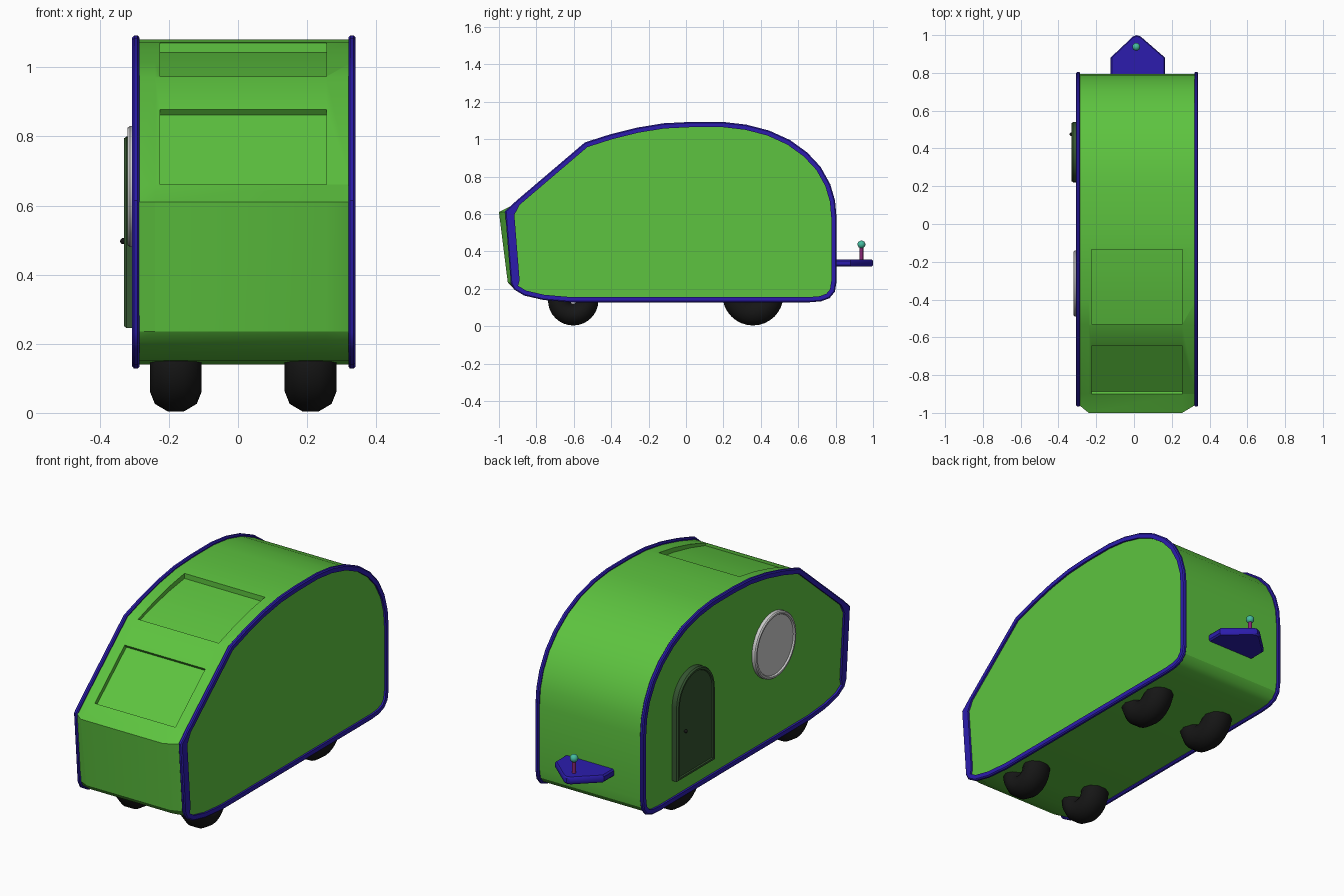
import bpy, bmesh, math
from mathutils import Vector

if "Cube" in bpy.data.objects:
    bpy.data.objects.remove(bpy.data.objects["Cube"])


def material(name, rgb):
    m = bpy.data.materials.new(name)
    m.diffuse_color = (*rgb, 1)
    m.use_nodes = True
    m.node_tree.nodes["Principled BSDF"].inputs["Base Color"].default_value = m.diffuse_color
    return m


GREEN = material("green paint", (0.11, 0.55, 0.05))
BLUE = material("blue trim", (0.025, 0.012, 0.42))
BLACK = material("rubber", (0.008, 0.008, 0.008))
DARK = material("door green", (0.035, 0.09, 0.03))
PURPLE = material("pin purple", (0.25, 0.02, 0.18))
TEAL = material("ball teal", (0.06, 0.5, 0.35))


def finish(name, bm, mat=None, angle=35):
    bmesh.ops.recalc_face_normals(bm, faces=bm.faces)
    me = bpy.data.meshes.new(name)
    bm.to_mesh(me)
    bm.free()
    ob = bpy.data.objects.new(name, me)
    bpy.context.collection.objects.link(ob)
    if mat:
        me.materials.append(mat)
    smooth(ob, angle)
    return ob


def smooth(ob, angle=35):
    bpy.ops.object.select_all(action='DESELECT')
    ob.select_set(True)
    bpy.context.view_layer.objects.active = ob
    bpy.ops.object.shade_smooth_by_angle(angle=math.radians(angle))


def loft(name, rings, mat=None, caps=True, closed=False, angle=35):
    """Join equal-length closed rings of points into a skin."""
    bm = bmesh.new()
    vs = [[bm.verts.new(p) for p in r] for r in rings]
    n = len(rings[0])
    pairs = list(zip(vs, vs[1:])) + ([(vs[-1], vs[0])] if closed else [])
    for a, b in pairs:
        for i in range(n):
            j = (i + 1) % n
            bm.faces.new((a[i], a[j], b[j], b[i]))
    if caps and not closed:
        bm.faces.new(vs[0])
        bm.faces.new(vs[-1])
    return finish(name, bm, mat, angle)


def prism(name, pts, x0, x1, mat=None):
    return loft(name, [[(x, y, z) for y, z in pts] for x in (x0, x1)], mat)


def offset(pts, d):
    """Move a clockwise (y, z) outline outward by d(point)."""
    out = []
    for i, p in enumerate(pts):
        p, a, b = Vector(p), Vector(pts[i - 1]), Vector(pts[(i + 1) % len(pts)])
        u, v = (p - a).normalized(), (b - p).normalized()
        n1, n2 = Vector((-u.y, u.x)), Vector((-v.y, v.x))
        m = (n1 + n2).normalized()
        out.append(p + m * d(p) / max(0.5, m.dot(n1)))
    return out


# Side outline of the trailer, clockwise from the front corner
OUT = [(-0.955, 0.61), (-0.90, 0.661), (-0.535, 0.972), (-0.40, 1.015), (-0.26, 1.05),
       (-0.12, 1.073), (0.02, 1.08), (0.20, 1.08), (0.32, 1.066), (0.44, 1.035),
       (0.55, 0.985), (0.64, 0.92), (0.71, 0.845), (0.76, 0.755), (0.785, 0.67),
       (0.793, 0.58), (0.793, 0.24), (0.785, 0.19), (0.76, 0.16), (0.72, 0.145),
       (0.66, 0.14), (-0.62, 0.14), (-0.76, 0.152), (-0.86, 0.175), (-0.91, 0.205),
       (-0.925, 0.235)]
LEFT, RIGHT = -0.295, 0.33


# Body shell with bulged nose
def nose(p):
    return 0.045 if p == OUT[0] else 0.028 if p == OUT[-1] else 0.015 if p == OUT[-2] else 0


body = loft("body", [[(x, y - nose((y, z)) * k, z) for y, z in OUT]
                     for x, k in ((LEFT, 0), (LEFT + 0.055, 1), (RIGHT - 0.075, 1), (RIGHT, 0))], GREEN)

# Recessed front window and roof hatch
a, b, n = Vector((-0.90, 0.661)), Vector((-0.645, 0.878)), Vector((-0.648, 0.761))
cutters = {"front_window_cutter": [a - n * 0.022, b - n * 0.022, b + n * 0.1, a + n * 0.1],
           "roof_hatch_cutter": [(-0.53, 1.2), (-0.53, 0.958), (-0.40, 0.995), (-0.26, 1.025),
                                 (-0.135, 1.043), (-0.135, 1.2)]}
for name, pts in cutters.items():
    c = prism(name, pts, -0.225, 0.256, GREEN)
    mod = body.modifiers.new(name, 'BOOLEAN')
    mod.object, mod.operation, mod.solver = c, 'DIFFERENCE', 'EXACT'
    bpy.context.view_layer.objects.active = body
    bpy.ops.object.modifier_apply(modifier=mod.name)
    bpy.data.objects.remove(c)
smooth(body, 30)

# Blue trim around both sides, wider at the nose
inner = offset(OUT, lambda p: -0.036 if p.x < -0.92 and p.y < 0.65 else -0.016)
mid, outer = offset(OUT, lambda p: 0.006), offset(OUT, lambda p: 0.012)
for side, x0, x1 in (("left", -0.306, -0.285), ("right", 0.319, 0.340)):
    xm = (x1 - x0) * 0.25
    section = [(inner, x0), (mid, x0), (outer, x0 + xm), (outer, x1 - xm), (mid, x1), (inner, x1)]
    loft(side + "_trim", [[(x, p.x, p.y) for p in ring] for ring, x in section],
         BLUE, closed=True, angle=40)


# Tyres: fat rings with a small centre hole
def tyre(name, x, y, r):
    rings = []
    minor, major = r * 0.43, r * 0.57
    for i in range(32):
        t = math.tau * i / 32
        ring = []
        for k in range(10):
            s = math.tau * (k + 0.5) / 10
            d = major + minor * math.cos(s) / math.cos(math.pi / 10)
            ring.append((x + 0.075 * math.sin(s), y + d * math.cos(t), 0.004 + r + d * math.sin(t)))
        rings.append(ring)
    loft(name, rings, BLACK, closed=True, angle=50)


for side, x in (("left", -0.18), ("right", 0.21)):
    tyre("front_wheel_" + side, x, -0.603, 0.135)
    tyre("rear_wheel_" + side, x, 0.358, 0.163)


# Arched door with raised frame, on the left side
def arch(m):
    r = 0.16 - m
    top = [(0.38 + r * math.cos(math.pi * i / 20), 0.64 + r * math.sin(math.pi * i / 20))
           for i in range(21)]
    return [(0.38 + r, 0.245 + m)] + top + [(0.38 - r, 0.245 + m)]


def framed_panel(name, shape, steps, mat=None):
    loft(name, [[(x, y, z) for y, z in shape(m)] for m, x in steps], mat)


framed_panel("door", arch, [(0, -0.29), (0, -0.322), (0.006, -0.33), (0.016, -0.33),
                            (0.02, -0.324)], DARK)


# Round side window
def circle(m):
    return [(-0.315 + (0.175 - m) * math.cos(math.tau * i / 40),
             0.655 + (0.175 - m) * math.sin(math.tau * i / 40)) for i in range(40)]


framed_panel("round_window", circle, [(0, -0.29), (0, -0.313), (0.005, -0.319), (0.014, -0.319),
                                      (0.019, -0.311)])


def ball(name, loc, r, mat):
    bm = bmesh.new()
    bmesh.ops.create_uvsphere(bm, u_segments=20, v_segments=12, radius=r)
    bmesh.ops.translate(bm, verts=bm.verts, vec=loc)
    finish(name, bm, mat)


ball("door_knob", (-0.332, 0.475, 0.497), 0.009, BLACK)

# Tow hitch: plate, pin and ball
plate = [(-0.125, 0.78), (-0.125, 0.88), (-0.005, 0.993), (0.015, 1.0), (0.035, 0.993),
         (0.165, 0.88), (0.165, 0.78)]
cx, cy = 0.02, 0.87
loft("hitch_plate", [[(cx + (x - cx) * s, cy + (y - cy) * s, z) for x, y in plate]
                     for s, z in ((0.95, 0.318), (1, 0.326), (1, 0.35), (0.95, 0.358))], BLUE)
loft("hitch_pin", [[(0.012 + 0.010 * math.cos(math.tau * i / 16),
                     0.938 + 0.010 * math.sin(math.tau * i / 16), z) for i in range(16)]
                   for z in (0.35, 0.43)], PURPLE)
ball("hitch_ball", (0.012, 0.938, 0.437), 0.021, TEAL)
